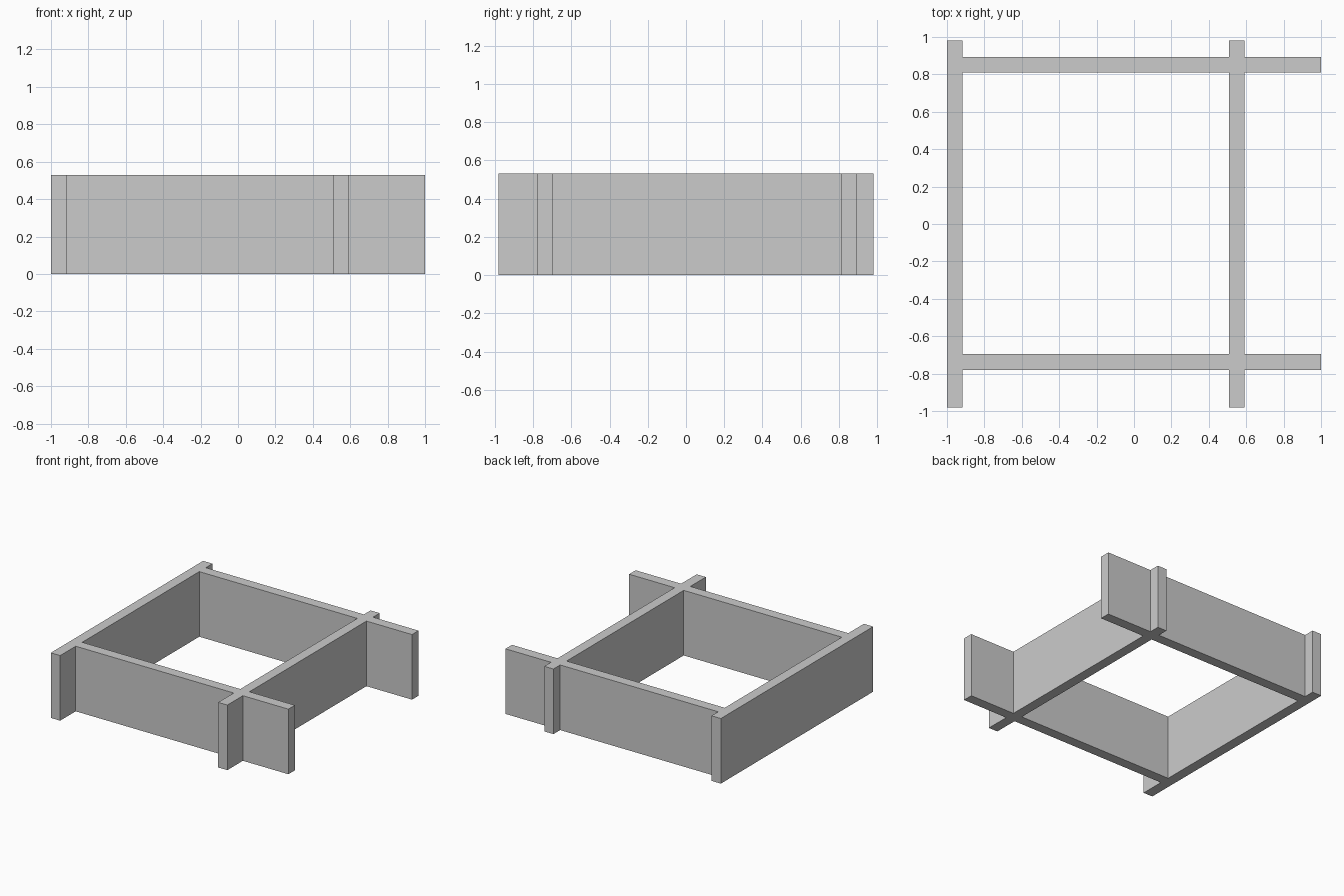
import bpy
import bmesh

if "Cube" in bpy.data.objects:
    bpy.data.objects.remove(bpy.data.objects["Cube"])

HEIGHT = 0.53
# Grid lines of the plan: walls occupy the thin columns and rows
xs = [-1.0, -0.916, 0.508, 0.59, 1.0]
ys = [-0.98, -0.78, -0.696, 0.81, 0.894, 0.98]
wall_columns = (0, 2)
wall_rows = (1, 3)

bm = bmesh.new()

# Footprint of the four crossing walls, joined where they meet
for i in range(len(xs) - 1):
    for j in range(len(ys) - 1):
        if i in wall_columns or j in wall_rows:
            corners = [(xs[i], ys[j]), (xs[i + 1], ys[j]),
                       (xs[i + 1], ys[j + 1]), (xs[i], ys[j + 1])]
            bm.faces.new([bm.verts.new((x, y, 0)) for x, y in corners])
bmesh.ops.remove_doubles(bm, verts=bm.verts[:], dist=1e-4)

# Raise the footprint into solid walls
ext = bmesh.ops.extrude_face_region(bm, geom=bm.faces[:], use_keep_orig=True)
top = [g for g in ext["geom"] if isinstance(g, bmesh.types.BMVert)]
bmesh.ops.translate(bm, verts=top, vec=(0, 0, HEIGHT))
bmesh.ops.recalc_face_normals(bm, faces=bm.faces[:])

mesh = bpy.data.meshes.new("crossing_wall_frame")
bm.to_mesh(mesh)
bm.free()
frame = bpy.data.objects.new("crossing_wall_frame", mesh)
bpy.context.collection.objects.link(frame)
